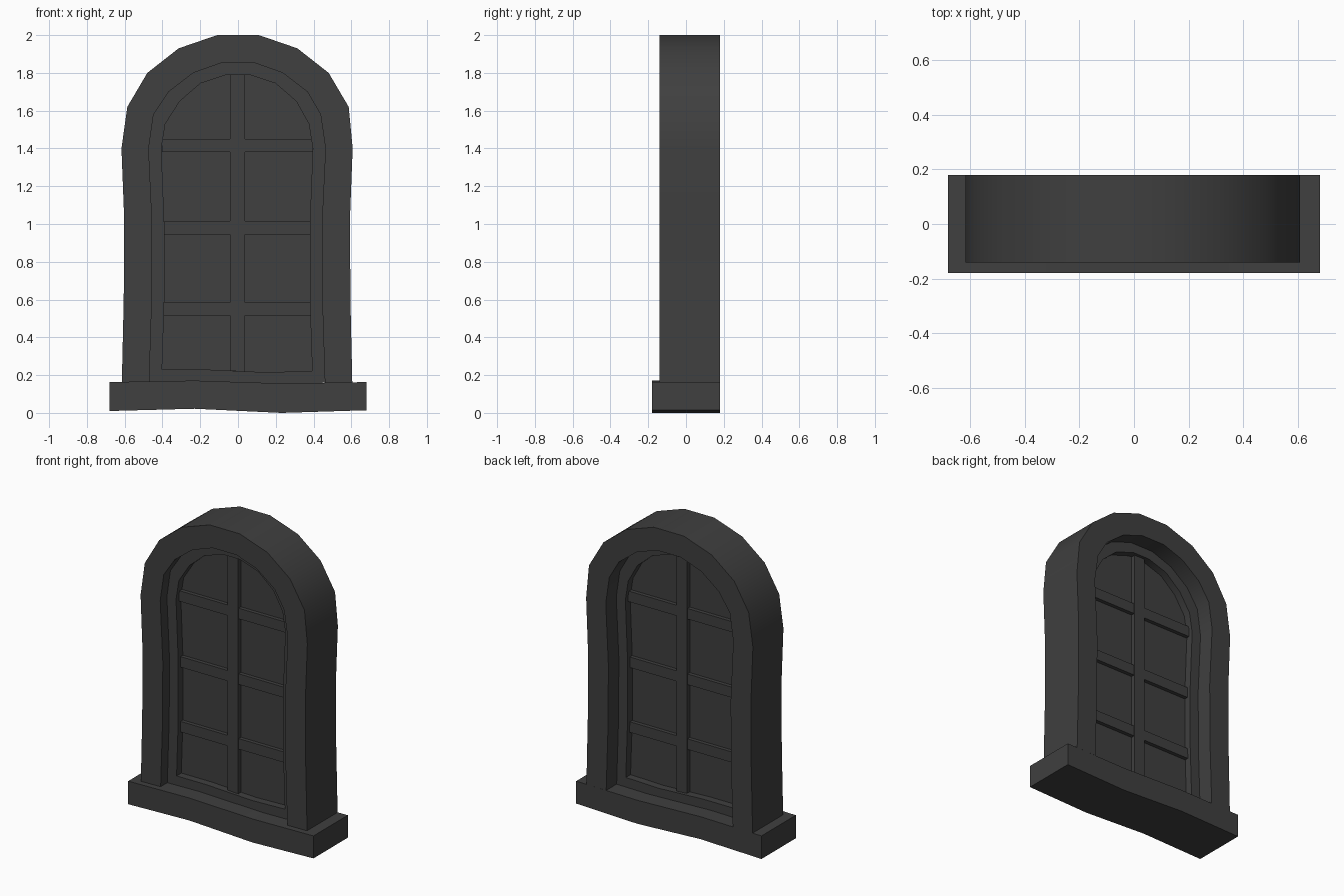
import bpy, bmesh

if "Cube" in bpy.data.objects:
    bpy.data.objects.remove(bpy.data.objects["Cube"])

dark = bpy.data.materials.new("dark_grey")
dark.diffuse_color = (0.05, 0.05, 0.05, 1)
dark.use_nodes = True
dark.node_tree.nodes["Principled BSDF"].inputs["Base Color"].default_value = dark.diffuse_color


def finish(name, bm):
    bmesh.ops.recalc_face_normals(bm, faces=bm.faces)
    mesh = bpy.data.meshes.new(name)
    bm.to_mesh(mesh)
    bm.free()
    ob = bpy.data.objects.new(name, mesh)
    bpy.context.collection.objects.link(ob)
    mesh.materials.append(dark)
    bpy.ops.object.select_all(action='DESELECT')
    ob.select_set(True)
    bpy.context.view_layer.objects.active = ob
    bpy.ops.object.shade_smooth_by_angle(angle=0.55)
    return ob


def arch(half):
    # mirror a right-hand profile; the left side leans out very slightly
    left = [(-x - (0.01 if z < 1.6 else 0), z) for x, z in half]
    return left + half[::-1]


def slab(name, pts, y0, y1):
    # outline in x/z, extruded from y0 to y1
    bm = bmesh.new()
    f = bm.faces.new([bm.verts.new((x, y0, z)) for x, z in pts])
    ext = bmesh.ops.extrude_face_region(bm, geom=[f])
    vs = [v for v in ext["geom"] if isinstance(v, bmesh.types.BMVert)]
    bmesh.ops.translate(bm, verts=vs, vec=(0, y1 - y0, 0))
    return finish(name, bm)


def band(name, outer, inner, y0, y1, closed):
    # rectangular-section frame between two outlines
    bm = bmesh.new()
    rings = [[bm.verts.new(p) for p in ((a[0], y0, a[1]), (b[0], y0, b[1]),
                                        (b[0], y1, b[1]), (a[0], y1, a[1]))]
             for a, b in zip(outer, inner)]
    n = len(rings)
    for i in range(n if closed else n - 1):
        r, s = rings[i], rings[(i + 1) % n]
        for k in range(4):
            m = (k + 1) % 4
            bm.faces.new((r[k], r[m], s[m], s[k]))
    if not closed:
        bm.faces.new(rings[0])
        bm.faces.new(rings[-1])
    return finish(name, bm)


# Profiles, right-hand half from bottom to top
outer = arch([(0.605, 0.162), (0.595, 0.6), (0.593, 1.04), (0.607, 1.4), (0.586, 1.62),
              (0.48, 1.80), (0.314, 1.93), (0.11, 2.0)])
middle = arch([(0.46, 0.16), (0.446, 0.6), (0.444, 1.0), (0.463, 1.4), (0.437, 1.58),
               (0.367, 1.70), (0.237, 1.80), (0.087, 1.853)])
opening = arch([(0.393, 0.222), (0.38, 0.6), (0.38, 1.0), (0.396, 1.4), (0.375, 1.53),
                (0.308, 1.65), (0.198, 1.745), (0.06, 1.79)])
opening[0] = (-0.402, 0.23)

# Outer arched surround, standing on the sill
band("outer_frame", outer, middle, -0.14, 0.18, False)

# Inner sash with a bottom rail
opening += [(0.15, 0.215), (-0.18, 0.23)]
middle += [(0.15, 0.15), (-0.18, 0.16)]
band("inner_frame", middle, opening, -0.07, 0.07, True)

# Pane
slab("glass_pane", opening, -0.02, 0.02)

# Glazing bars
slab("vertical_bar", [(-0.042, 0.225), (0.036, 0.22), (0.036, 1.79), (-0.042, 1.79)],
     -0.05, 0.05)
for i, (z, x) in enumerate([(0.515, 0.384), (0.945, 0.382), (1.38, 0.394)]):
    slab(f"cross_bar_{i + 1}", [(-x - 0.008, z), (x, z), (x, z + 0.07), (-x - 0.008, z + 0.07)],
         -0.045, 0.045)

# Wavy sill
slab("sill", [(-0.68, 0.01), (-0.23, 0.022), (0.23, 0.0), (0.68, 0.014),
              (0.68, 0.163), (0.23, 0.156), (-0.23, 0.171), (-0.68, 0.163)], -0.18, 0.18)
